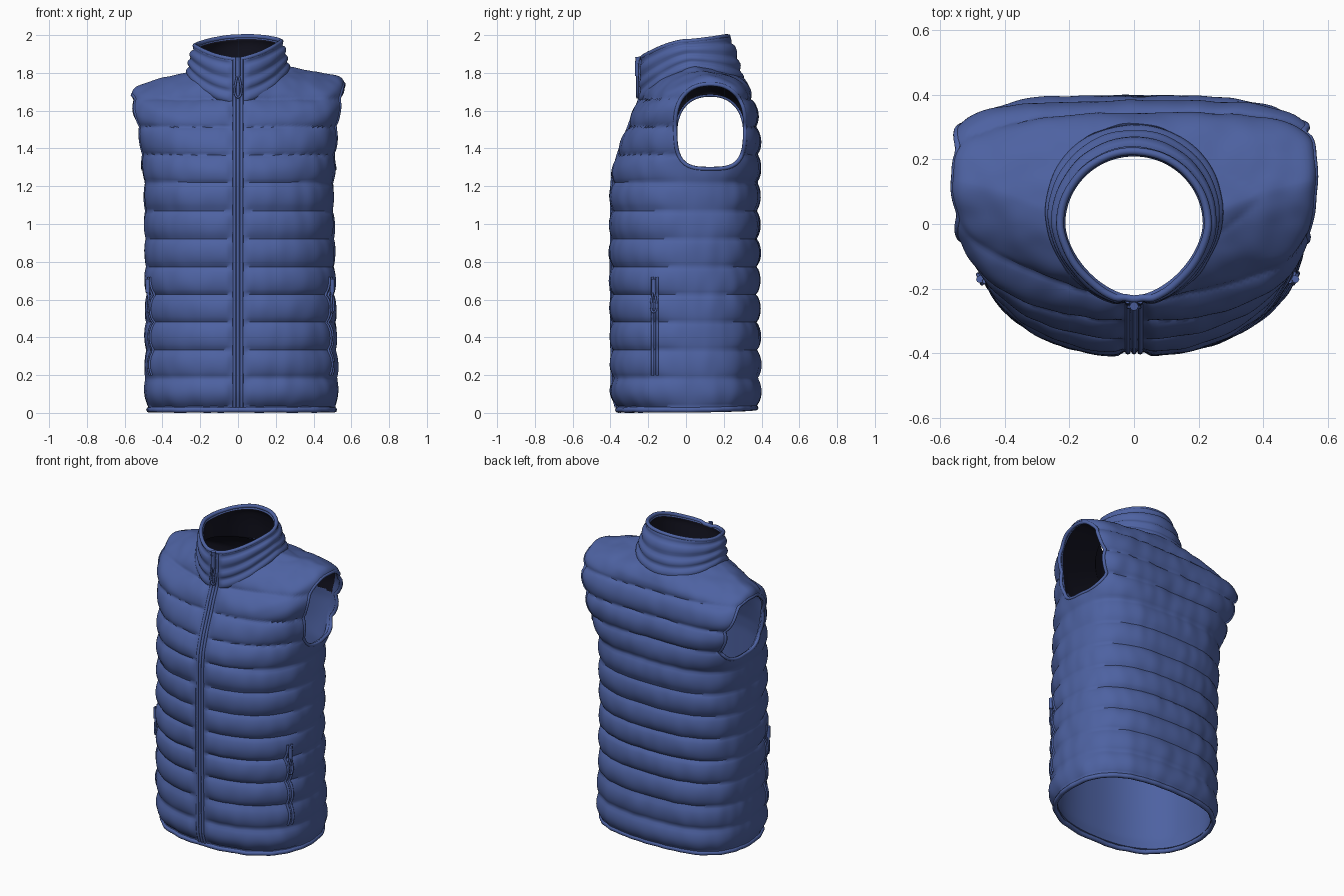
import bpy, bmesh, math
from mathutils import Vector, noise
from mathutils.bvhtree import BVHTree

if "Cube" in bpy.data.objects:
    bpy.data.objects.remove(bpy.data.objects["Cube"])

SEG = 192


def material(name, rgb):
    m = bpy.data.materials.new(name)
    m.diffuse_color = (*rgb, 1)
    m.use_nodes = True
    m.node_tree.nodes["Principled BSDF"].inputs["Base Color"].default_value = m.diffuse_color
    return m


BLUE = material("quilted blue", (0.075, 0.122, 0.36))
DARK = material("dark lining", (0.008, 0.008, 0.018))


def smooth(a, b, v):
    t = min(1, max(0, (v - a) / (b - a)))
    return t * t * (3 - 2 * t)


def warp(p):
    """Slight natural asymmetry: right shoulder higher, hem wider on the right."""
    x, y, z = p
    return Vector((x + 0.04 * abs(x) * max(0, 1 - z / 1.5), y,
                   z + 0.05 * x * smooth(1.3, 1.6, z)))


# Ring keys: z front, z side, z back, half width, y front, y back, y of widest point, front and back roundness
BODY = [
    (0.02, 0.02, 0.03, .495, -.365, .375, .02, 2.3, 2.6),
    (0.10, 0.10, 0.10, .508, -.390, .385, .02, 2.3, 2.6),
    (0.70, 0.70, 0.70, .500, -.395, .378, .02, 2.3, 2.6),
    (1.20, 1.20, 1.20, .497, -.393, .380, .04, 2.3, 2.8),
    (1.28, 1.32, 1.30, .508, -.383, .383, .08, 2.3, 3.2),
    (1.38, 1.50, 1.45, .545, -.355, .383, .12, 2.2, 3.8),
    (1.47, 1.66, 1.56, .572, -.320, .370, .13, 2.2, 4.0),
    (1.52, 1.745, 1.63, .553, -.300, .358, .13, 2.2, 3.8),
    (1.58, 1.785, 1.70, .420, -.278, .335, .10, 2.1, 3.0),
    (1.65, 1.82, 1.76, .265, -.248, .300, .04, 1.9, 2.1),
]
COLLAR = [
    (1.635, 1.80, 1.745, .268, -.245, .302, .04, 1.9, 2.1),
    (1.76, 1.885, 1.87, .250, -.245, .272, .02, 1.8, 2.0),
    (1.85, 1.935, 1.96, .238, -.243, .243, .00, 1.75, 2.0),
    (1.875, 1.952, 1.988, .226, -.238, .222, .00, 1.7, 2.0),
]


def rings(keys, step):
    """Sample the keys evenly, soften the corners and return a grid of points."""
    rows = []
    for a, b in zip(keys, keys[1:]):
        n = max(2, round(math.hypot(b[1] - a[1], b[3] - a[3]) / step))
        rows += [[p + (q - p) * k / n for p, q in zip(a, b)] for k in range(n)]
    rows.append(list(keys[-1]))
    for _ in range(4):
        rows = [rows[0]] + [[(p + 2 * q + r) / 4 for p, q, r in zip(*rows[i - 1:i + 2])]
                            for i in range(1, len(rows) - 1)] + [rows[-1]]
    grid = []
    for zf, zs, zb, a, yf, yb, yc, nf, nb in rows:
        ring = []
        for j in range(SEG):
            t = 2 * math.pi * j / SEG
            c, s = math.cos(t), math.sin(t)
            n, ye, ze = (nf, yf, zf) if s < 0 else (nb, yb, zb)
            r = (abs(c) ** n + abs(s) ** n) ** (-1 / n)
            w = abs(s) * r
            ring.append(warp((a * c * r, yc + (ye - yc) * w, zs + (ze - zs) * w ** 1.5)))
        grid.append(ring)
    return grid


def shell(name, keys, step, puff, thick, dark_above):
    """Closed double-walled garment part with padded outer wall and plain lining."""
    g = rings(keys, step)
    last = len(g) - 1
    outer, inner = [], []
    for i, ring in enumerate(g):
        up, dn = g[min(i + 1, last)], g[max(i - 1, 0)]
        ro, ri = [], []
        for j, p in enumerate(ring):
            nrm = (ring[(j + 1) % SEG] - ring[j - 1]).cross(up[j] - dn[j]).normalized()
            ro.append(p + nrm * puff(p, i / last))
            ri.append(p - nrm * thick)
        outer.append(ro)
        inner.append(ri)
    bm = bmesh.new()
    loop = [[bm.verts.new(p) for p in r] for r in outer + inner[::-1]]
    for i, r in enumerate(loop):
        q = loop[(i + 1) % len(loop)]
        for j in range(SEG):
            k = (j + 1) % SEG
            f = bm.faces.new((r[j], r[k], q[k], q[j]))
            f.smooth = True
            f.material_index = int(i > last and f.calc_center_median().z > dark_above)
    bmesh.ops.recalc_face_normals(bm, faces=bm.faces)
    tree = BVHTree.FromBMesh(bm)
    me = bpy.data.meshes.new(name)
    bm.to_mesh(me)
    bm.free()
    ob = bpy.data.objects.new(name, me)
    bpy.context.collection.objects.link(ob)
    me.materials.append(BLUE)
    me.materials.append(DARK)
    return ob, tree, outer


def placket(p):
    return smooth(0.022, 0.06, abs(p.x)) if p.y < 0 else 1


def body_puff(p, t):
    row = abs(math.sin(math.pi * (p.z - 0.035) / 0.148)) ** 0.55
    side = 0.4 + 0.6 * smooth(0.05, 0.28, abs(p.y - 0.08))
    crease = noise.noise(Vector((p.x * 14, p.y * 14, p.z * 6))) * 0.006
    return (0.026 * row - 0.011) * side * placket(p) + crease * placket(p)


def collar_puff(p, t):
    row = abs(math.sin(math.pi * 3.5 * t)) ** 0.6
    return (0.018 * row - 0.006) * placket(p) + 0.003 * noise.noise(p * 12)


body, body_tree, body_rings = shell("vest_body", BODY, 0.0145, body_puff, 0.022, 1.52)
collar, collar_tree, collar_rings = shell("collar", COLLAR, 0.008, collar_puff, 0.016, 0)


def select(ob):
    bpy.ops.object.select_all(action='DESELECT')
    ob.select_set(True)
    bpy.context.view_layer.objects.active = ob


def tube(name, pts, r, cyclic=False):
    cu = bpy.data.curves.new(name, 'CURVE')
    cu.dimensions = '3D'
    cu.bevel_depth, cu.bevel_resolution = r, 2
    cu.use_fill_caps = True
    sp = cu.splines.new('POLY')
    sp.points.add(len(pts) - 1)
    for q, p in zip(sp.points, pts):
        q.co = (*p, 1)
    sp.use_cyclic_u = cyclic
    sp.use_smooth = True
    ob = bpy.data.objects.new(name, cu)
    bpy.context.collection.objects.link(ob)
    cu.materials.append(BLUE)
    select(ob)
    bpy.ops.object.convert(target='MESH')


def hit(origin, direction):
    """Outermost garment point along a ray."""
    hits = [t.ray_cast(Vector(origin), Vector(direction)) for t in (body_tree, collar_tree)]
    hits = [h for h in hits if h[0] is not None]
    return min(hits, key=lambda h: h[3])[0] if hits else None


# Armholes: one sideways cutter through both sides
hole = []
for k in range(64):
    t = 2 * math.pi * k / 64
    c, s = math.cos(t), math.sin(t)
    n = 2.3 if s > 0 else 3.2
    r = (abs(c) ** n + abs(s) ** n) ** (-1 / n)
    hole.append((0.128 + 0.185 * c * r, 1.502 + 0.21 * s * r))
bm = bmesh.new()
ends = [[bm.verts.new(warp((x, y, z))) for y, z in hole] for x in (-0.7, 0.7)]
bm.faces.new(ends[0])
bm.faces.new(ends[1][::-1])
for k in range(64):
    m = (k + 1) % 64
    bm.faces.new((ends[0][k], ends[1][k], ends[1][m], ends[0][m]))
bmesh.ops.recalc_face_normals(bm, faces=bm.faces)
cut_mesh = bpy.data.meshes.new("armhole_cutter")
bm.to_mesh(cut_mesh)
bm.free()
cutter = bpy.data.objects.new("armhole_cutter", cut_mesh)
cutter.hide_render = True
bpy.context.collection.objects.link(cutter)
select(body)
mod = body.modifiers.new("armholes", 'BOOLEAN')
mod.operation, mod.solver, mod.object = 'DIFFERENCE', 'EXACT', cutter
bpy.ops.object.modifier_apply(modifier=mod.name)
bpy.data.objects.remove(cutter)
bpy.ops.object.shade_smooth_by_angle(angle=math.radians(50))

# Pull tab: slider block and teardrop loop, lying on the surface along direction "out"
def pull(name, p, out, size):
    out = Vector(out)
    side = out.cross(Vector((0, 0, 1)))
    p = p + out * 0.014
    loop = []
    for k in range(20):
        t = 2 * math.pi * k / 20
        w = math.sin(t) * (0.65 - 0.35 * math.cos(t)) * 0.2 * size
        loop.append(p + side * w + Vector((0, 0, size * (0.5 * math.cos(t) - 0.75))))
    tube(name + "_loop", loop, 0.006, True)
    tube(name + "_slider", [p + Vector((0, 0, -size * 0.3)), p + Vector((0, 0, size * 0.35))], 0.012)


# Armhole bindings, pocket zips and pulls on both sides
for sx, label in ((-1, "left"), (1, "right")):
    edge = []
    for y, z in hole:
        w = warp((sx * 0.56, y, z))
        q = hit((sx, w.y, w.z), (-sx, 0, 0))
        if q is not None and abs(q.x) > 0.42:
            edge.append(q - Vector((sx * 0.006, 0, 0)))
    tube(label + "_armhole_binding", edge, 0.011, True)
    for dy in (-0.012, 0.012):
        line = [hit((sx, -0.165 + dy, 0.2 + 0.02 * k), (-sx, 0, 0)) for k in range(27)]
        tube(label + "_pocket_welt", line, 0.008)
    out = Vector((sx, -0.45, 0)).normalized()
    pull(label + "_pocket_pull", hit((sx, -0.165, 0.67), (-sx, 0, 0)), out, 0.11)

# Front zip running from hem to collar top
for x in (-0.019, 0, 0.019):
    line = [hit((x, -1, 0.03 + 0.023 * k), (0, 1, 0)) for k in range(81)]
    tube("front_zip", [p for p in line if p is not None and p.y < -0.15], 0.009)
pull("front_zip_pull", hit((0, -1, 1.82), (0, 1, 0)), (0, -1, 0), 0.12)
tube("zip_top_stop", [(0, -0.25, 1.85), (0, -0.255, 1.885)], 0.014)

# Hem and collar-top bindings
tube("hem_binding", [Vector((p.x, p.y, p.z - 0.003)) * 0.985 for p in body_rings[0]], 0.015, True)
tube("collar_binding", [Vector((p.x * 0.97, p.y * 0.97, p.z - 0.003)) for p in collar_rings[-1]], 0.012, True)
